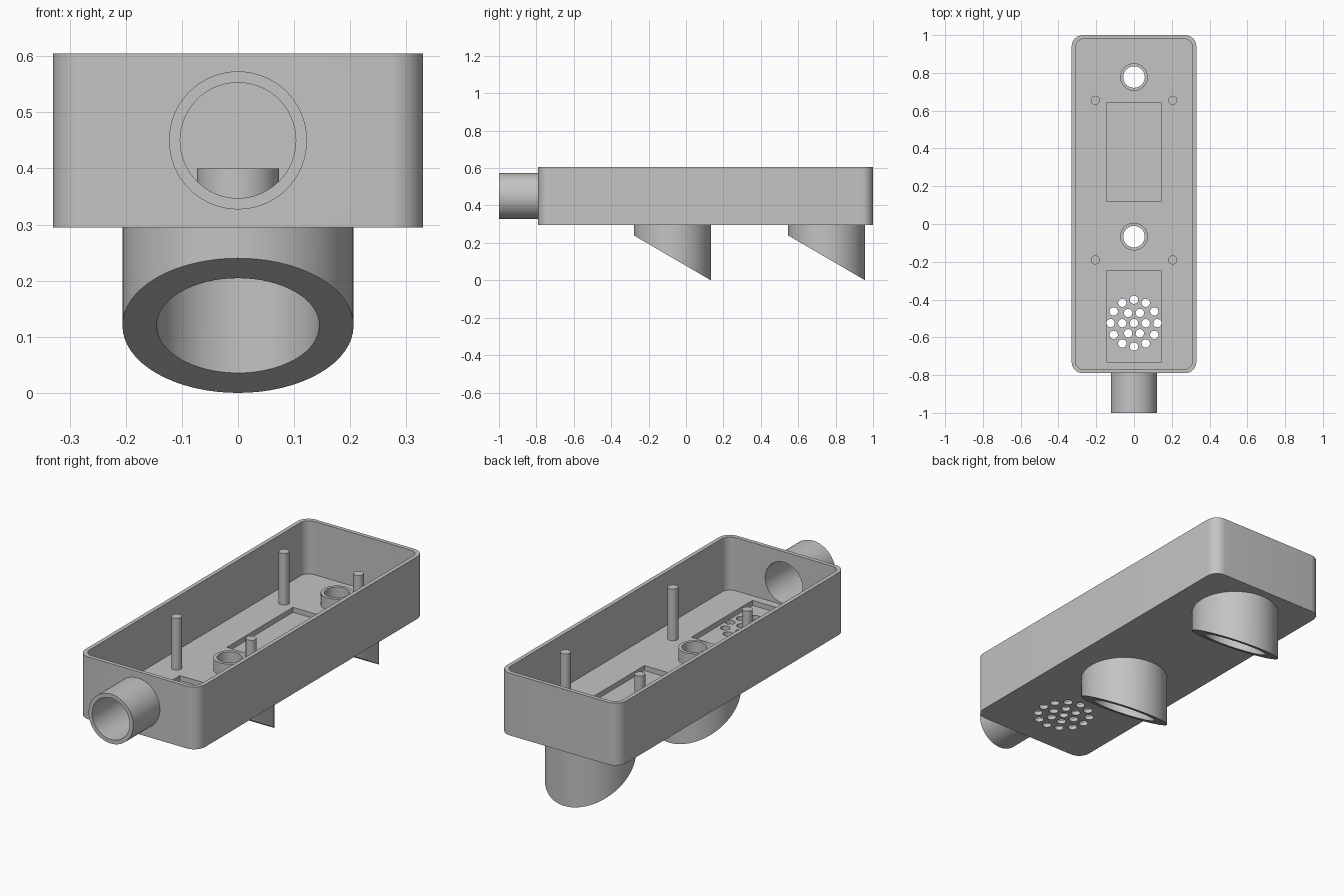
import bpy, bmesh
from math import sin, cos, pi, radians
from mathutils import Matrix

cube = bpy.data.objects.get("Cube")
if cube:
    bpy.data.objects.remove(cube)

grey = bpy.data.materials.new("plain grey plastic")
grey.use_nodes = True
colour = (0.55, 0.55, 0.55, 1)
grey.diffuse_color = colour
grey.node_tree.nodes["Principled BSDF"].inputs["Base Color"].default_value = colour

FLOOR, BASE, RIM = 0.34, 0.295, 0.605
FRONT, BACK, HALF, WALL = -0.79, 1.0, 0.33, 0.02


def circle(x, y, r, n=64):
    return [(x + r * cos(2 * pi * i / n), y + r * sin(2 * pi * i / n)) for i in range(n)]


def rectangle(x0, x1, y0, y1):
    return [(x0, y0), (x1, y0), (x1, y1), (x0, y1)]


def rounded(x0, x1, y0, y1, r, n=10):
    corners = [(x1 - r, y1 - r), (x0 + r, y1 - r), (x0 + r, y0 + r), (x1 - r, y0 + r)]
    return [(cx + r * cos(a), cy + r * sin(a))
            for q, (cx, cy) in enumerate(corners)
            for a in [(q + i / n) * pi / 2 for i in range(n + 1)]]


def prism(bm, outline, z0, z1):
    low = [bm.verts.new((x, y, z0)) for x, y in outline]
    high = [bm.verts.new((x, y, z1)) for x, y in outline]
    n = len(outline)
    for i in range(n):
        j = (i + 1) % n
        bm.faces.new((low[i], low[j], high[j], high[i]))
    bm.faces.new(low[::-1])
    bm.faces.new(high)


def finish(name, bm, smooth=True):
    bmesh.ops.recalc_face_normals(bm, faces=bm.faces)
    mesh = bpy.data.meshes.new(name)
    bm.to_mesh(mesh)
    bm.free()
    mesh.materials.append(grey)
    obj = bpy.data.objects.new(name, mesh)
    bpy.context.collection.objects.link(obj)
    bpy.ops.object.select_all(action='DESELECT')
    obj.select_set(True)
    bpy.context.view_layer.objects.active = obj
    if smooth:
        bpy.ops.object.shade_smooth_by_angle(angle=radians(30))
    return obj


def solid(name, outlines, z0, z1, smooth=True):
    bm = bmesh.new()
    for outline in outlines:
        prism(bm, outline, z0, z1)
    return finish(name, bm, smooth)


def tube(name, x, y, r_out, r_in, joined, free, turn=None):
    """Open at the joined end; free(y) gives the height of the capped end."""
    bm = bmesh.new()
    outer, inner = circle(x, y, r_out), circle(x, y, r_in)
    loops = [[bm.verts.new((px, py, joined)) for px, py in outer],
             [bm.verts.new((px, py, free(py))) for px, py in outer],
             [bm.verts.new((px, py, free(py))) for px, py in inner],
             [bm.verts.new((px, py, joined)) for px, py in inner]]
    n = len(outer)
    for a, b in zip(loops, loops[1:]):
        for i in range(n):
            j = (i + 1) % n
            bm.faces.new((a[i], a[j], b[j], b[i]))
    if turn:
        bmesh.ops.transform(bm, matrix=turn, verts=bm.verts)
    bmesh.ops.recalc_face_normals(bm, faces=bm.faces)
    return finish(name, bm)


def cut(target, cutter):
    cutter.hide_render = True
    mod = target.modifiers.new("cut", 'BOOLEAN')
    mod.operation, mod.solver, mod.object = 'DIFFERENCE', 'EXACT', cutter
    bpy.ops.object.select_all(action='DESELECT')
    target.select_set(True)
    bpy.context.view_layer.objects.active = target
    bpy.ops.object.modifier_apply(modifier=mod.name)
    bpy.data.objects.remove(cutter)


# Open tray with rounded corners
case = solid("case", [rounded(-HALF, HALF, FRONT, BACK, 0.06)], BASE, RIM, False)
cut(case, solid("cavity_cutter", [rounded(-HALF + WALL, HALF - WALL, FRONT + WALL,
                                          BACK - WALL, 0.045)], FLOOR, 0.8, False))

# Shallow pockets in the floor
cut(case, solid("pocket_cutter", [rectangle(-0.145, 0.145, 0.12, 0.64),
                                  rectangle(-0.145, 0.145, -0.73, -0.25)], 0.315, 0.5, False))

# Sensor holes and the speaker grille
sensor_ys = (0.778, -0.067)
holes = [circle(0, y, 0.057) for y in sensor_ys]
for count, ring in ((1, 0), (6, 0.062), (12, 0.124)):
    for i in range(count):
        a = 2 * pi * i / count
        holes.append(circle(ring * cos(a), -0.525 + ring * sin(a), 0.022, 24))
cut(case, solid("hole_cutter", holes, 0.2, 0.5, False))

# Cable inlet: bore through the front wall and the pipe outside it
PIPE_Z = 0.45
bore = bmesh.new()
prism(bore, circle(0, 0, 0.103), -0.1, 0.1)
to_front = Matrix.Translation((0, FRONT, PIPE_Z)) @ Matrix.Rotation(pi / 2, 4, 'X')
bmesh.ops.transform(bore, matrix=to_front, verts=bore.verts)
cut(case, finish("bore_cutter", bore, False))
tube("cable_pipe", 0, 0, 0.123, 0.103, 0, lambda y: 0.21, to_front)

bpy.ops.object.select_all(action='DESELECT')
case.select_set(True)
bpy.context.view_layer.objects.active = case
bpy.ops.object.shade_smooth_by_angle(angle=radians(30))

# Collars around the sensor holes, inside the tray
for name, y in zip(("rear_collar", "front_collar"), sensor_ys):
    tube(name, 0, y, 0.073, 0.057, FLOOR, lambda py: 0.4)

# Slanted hoods underneath
R = 0.206
for name, y in (("rear_hood", 0.752), ("front_hood", -0.073)):
    tube(name, 0, y, R, 0.145, BASE, lambda py, c=y: 0.24 * (c + R - py) / (2 * R))

# Mounting posts
for side, x in (("left", 0.205), ("right", -0.205)):
    for end, y in (("rear", 0.655), ("front", -0.19)):
        solid(f"{end}_{side}_post", [circle(x, y, 0.024, 32)], FLOOR, 0.597)
